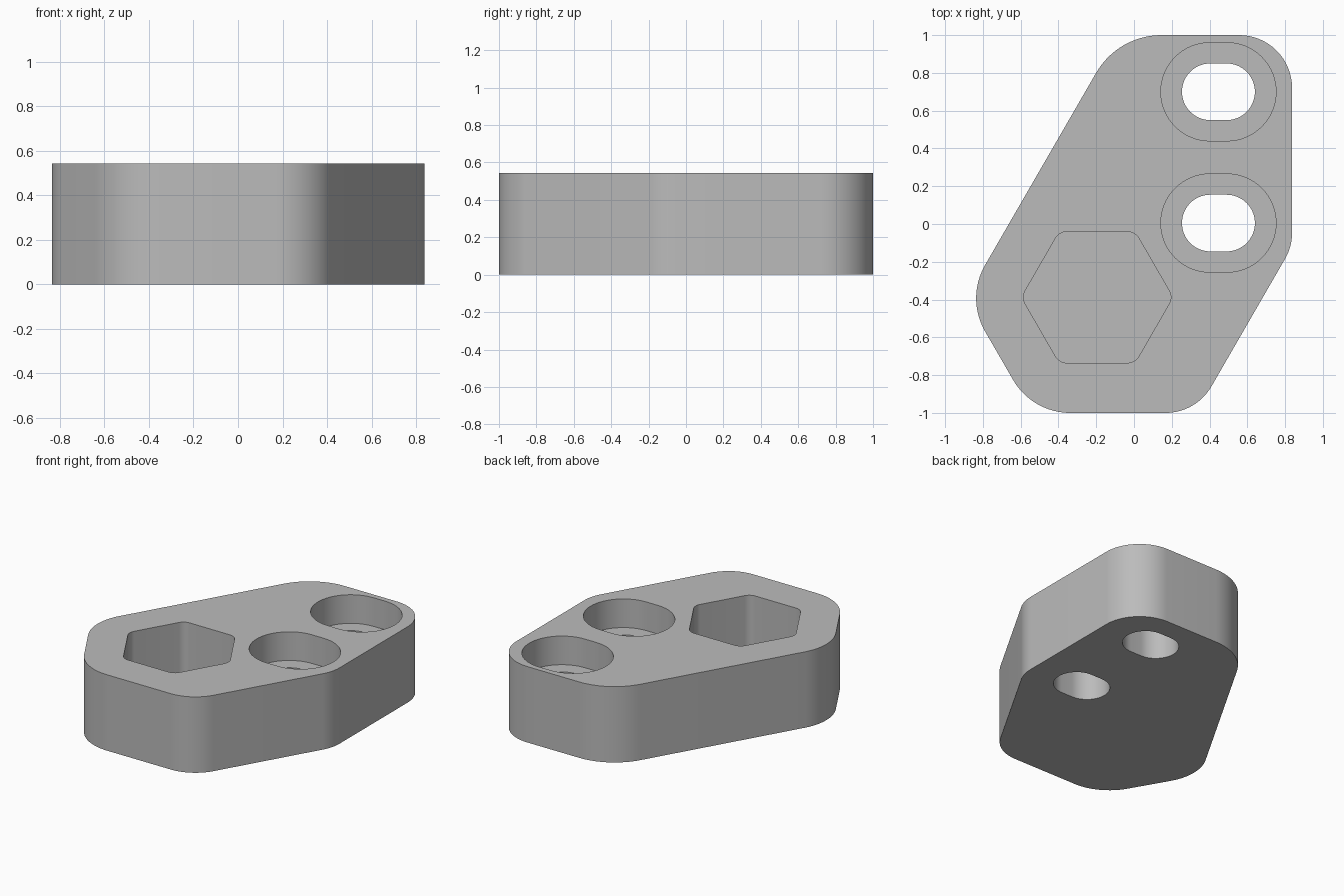
import bpy, bmesh, math
from mathutils import Vector

cube = bpy.data.objects.get("Cube")
if cube:
    bpy.data.objects.remove(cube, do_unlink=True)

HEIGHT = 0.543

grey = bpy.data.materials.new("matte grey")
grey.use_nodes = True
grey.diffuse_color = (0.5, 0.5, 0.5, 1)
grey.node_tree.nodes["Principled BSDF"].inputs["Base Color"].default_value = (0.5, 0.5, 0.5, 1)


def rounded(corners, segments=16):
    """Outline with an arc at each (x, y, radius) corner, counter-clockwise."""
    points = []
    for i, (x, y, r) in enumerate(corners):
        c = Vector((x, y))
        a = (Vector(corners[i - 1][:2]) - c).normalized()
        b = (Vector(corners[(i + 1) % len(corners)][:2]) - c).normalized()
        half = a.angle(b) / 2
        centre = c + (a + b).normalized() * r / math.sin(half)
        start = c + a * r / math.tan(half) - centre
        turn = math.pi - 2 * half
        for k in range(segments + 1):
            t = turn * k / segments
            points.append(centre + Vector((start.x * math.cos(t) - start.y * math.sin(t),
                                           start.x * math.sin(t) + start.y * math.cos(t))))
    return points


def slot(cx, cy, r, straight, segments=32):
    """Stadium outline lying along x."""
    points = []
    for side in (1, -1):
        for k in range(segments + 1):
            t = math.pi * (k / segments - 0.5)
            points.append(Vector((cx + side * (straight + r * math.cos(t)),
                                  cy + side * r * math.sin(t))))
    return points


def prism(name, outline, bottom, top):
    bm = bmesh.new()
    face = bm.faces.new([bm.verts.new((p.x, p.y, bottom)) for p in outline])
    new = bmesh.ops.extrude_face_region(bm, geom=[face])["geom"]
    bmesh.ops.translate(bm, vec=(0, 0, top - bottom),
                        verts=[v for v in new if isinstance(v, bmesh.types.BMVert)])
    bmesh.ops.recalc_face_normals(bm, faces=bm.faces)
    mesh = bpy.data.meshes.new(name)
    bm.to_mesh(mesh)
    bm.free()
    mesh.materials.append(grey)
    obj = bpy.data.objects.new(name, mesh)
    bpy.context.collection.objects.link(obj)
    return obj


# Block with six rounded corners
block = prism("bracket_block", rounded([
    (0.837, 1, 0.28), (-0.085, 1, 0.40), (-0.89, -0.393, 0.35),
    (-0.539, -1, 0.35), (0.329, -1, 0.28), (0.837, -0.12, 0.28)]), 0, HEIGHT)

# Hexagonal nut pocket
R = 0.401
hexagon = [(-0.195 + R * math.cos(math.radians(60 * i)),
            -0.388 + R * math.sin(math.radians(60 * i)), 0.07) for i in range(6)]
cutters = [prism("nut_pocket_cutter", rounded(hexagon, 8), HEIGHT - 0.4, 1)]

# Two slotted screw holes with wider recesses on top
for label, y in (("rear", 0.70), ("front", 0.005)):
    cutters.append(prism(label + "_recess_cutter", slot(0.447, y, 0.26, 0.045), HEIGHT - 0.205, 1))
    cutters.append(prism(label + "_hole_cutter", slot(0.447, y, 0.15, 0.043), -0.5, HEIGHT - 0.1))

# Cut the pockets and holes, then drop the cutters
bpy.context.view_layer.objects.active = block
for cutter in cutters:
    cutter.hide_render = True
    mod = block.modifiers.new(cutter.name, "BOOLEAN")
    mod.operation, mod.solver, mod.object = "DIFFERENCE", "EXACT", cutter
    bpy.ops.object.modifier_apply(modifier=mod.name)
    bpy.data.objects.remove(cutter, do_unlink=True)

# Smooth arcs, sharp rims
bpy.ops.object.select_all(action="DESELECT")
block.select_set(True)
bpy.ops.object.shade_smooth_by_angle(angle=math.radians(30))
